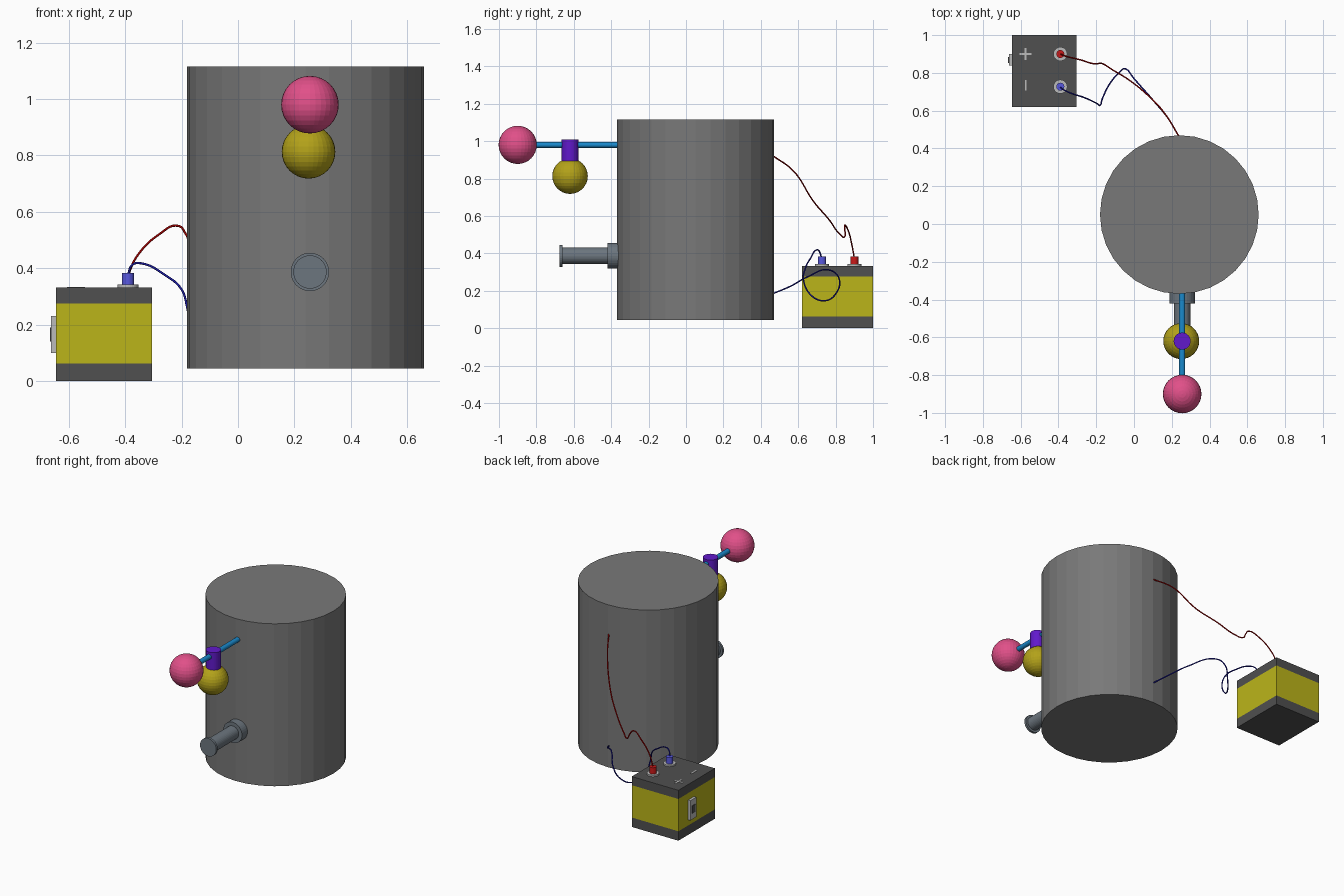
import bpy
import math
from mathutils import Vector

if "Cube" in bpy.data.objects:
    bpy.data.objects.remove(bpy.data.objects["Cube"])


def mat(name, r, g, b):
    m = bpy.data.materials.new(name)
    m.diffuse_color = (r, g, b, 1)
    m.use_nodes = True
    m.node_tree.nodes["Principled BSDF"].inputs["Base Color"].default_value = m.diffuse_color
    return m


PINK = mat("pink", 0.75, 0.08, 0.25)
YELLOW = mat("yellow", 0.45, 0.36, 0.01)
LIME = mat("battery_yellow", 0.50, 0.46, 0.01)
PURPLE = mat("purple", 0.12, 0.01, 0.60)
BLUE = mat("rod_blue", 0.01, 0.25, 0.60)
STEEL = mat("steel", 0.15, 0.18, 0.21)
TANK = mat("tank_grey", 0.19, 0.19, 0.19)
DARK = mat("dark_grey", 0.08, 0.08, 0.08)
LIGHT = mat("light_grey", 0.50, 0.50, 0.50)
RED = mat("red", 0.60, 0.01, 0.01)
CAP_BLUE = mat("cap_blue", 0.10, 0.10, 0.75)
WIRE_RED = mat("wire_red", 0.35, 0.0, 0.0)
WIRE_BLUE = mat("wire_blue", 0.01, 0.01, 0.35)


def finish(name, m):
    o = bpy.context.object
    o.name = name
    if m:
        o.data.materials.append(m)
    return o


def cyl(name, a, b, r, m=None, n=32):
    """Cylinder running from point a to point b."""
    a, b = Vector(a), Vector(b)
    d = b - a
    bpy.ops.mesh.primitive_cylinder_add(
        vertices=n, radius=r, depth=d.length, location=(a + b) / 2,
        rotation=d.to_track_quat('Z', 'Y').to_euler())
    return finish(name, m)


def ball(name, loc, r, m):
    bpy.ops.mesh.primitive_uv_sphere_add(segments=32, ring_count=16, radius=r, location=loc)
    return finish(name, m)


def box(name, lo, hi, m=None):
    lo, hi = Vector(lo), Vector(hi)
    bpy.ops.mesh.primitive_cube_add(size=1, location=(lo + hi) / 2)
    o = finish(name, m)
    o.scale = hi - lo
    return o


def wire(name, pts, m):
    """Thin round cable through the given points."""
    c = bpy.data.curves.new(name, 'CURVE')
    c.dimensions = '3D'
    c.bevel_depth = 0.004
    c.bevel_resolution = 2
    c.resolution_u = 8
    c.use_fill_caps = True
    s = c.splines.new('BEZIER')
    s.bezier_points.add(len(pts) - 1)
    for bp, p in zip(s.bezier_points, pts):
        bp.co = p
        bp.handle_left_type = bp.handle_right_type = 'AUTO'
    o = bpy.data.objects.new(name, c)
    o.data.materials.append(m)
    bpy.context.collection.objects.link(o)
    return o


# Tank
cyl("tank", (0.24, 0.05, 0.045), (0.24, 0.05, 1.115), 0.42, TANK)

# Float arm with its balls
X = 0.255
cyl("arm_rod", (X, -0.34, 0.98), (X, -0.86, 0.98), 0.016, BLUE)
ball("arm_end_ball", (X, -0.90, 0.98), 0.102, PINK)
cyl("arm_collar", (X, -0.62, 0.86), (X, -0.62, 1.01), 0.045, PURPLE)
ball("hanging_ball", (0.25, -0.62, 0.813), 0.095, YELLOW)

# Outlet pipe
cyl("pipe_flange", (X, -0.33, 0.387), (X, -0.42, 0.387), 0.068, STEEL)
cyl("outlet_pipe", (X, -0.40, 0.387), (X, -0.67, 0.387), 0.044, STEEL)
cyl("pipe_end_disc", (X, -0.66, 0.387), (X, -0.675, 0.387), 0.059, STEEL)

# Battery body in three bands
for name, z0, z1, m in (("battery_base", 0, 0.062, DARK),
                        ("battery_body", 0.062, 0.275, LIME),
                        ("battery_lid", 0.275, 0.332, DARK)):
    box(name, (-0.645, 0.62, z0), (-0.305, 1.0, z1), m)

# Terminals
for name, y, m in (("positive", 0.90, RED), ("negative", 0.727, CAP_BLUE)):
    cyl(name + "_washer", (-0.39, y, 0.325), (-0.39, y, 0.342), 0.037, LIGHT)
    cyl(name + "_terminal", (-0.39, y, 0.34), (-0.39, y, 0.384), 0.021, m)

# Polarity marks as plain bars
for name, x, y, hx, hy in (("positive_bar_long", -0.575, 0.90, 0.032, 0.005),
                           ("positive_bar_cross", -0.575, 0.90, 0.005, 0.032),
                           ("negative_bar", -0.573, 0.735, 0.005, 0.028)):
    box(name, (x - hx, y - hy, 0.33), (x + hx, y + hy, 0.334), LIGHT)

# Switch on the left side
box("switch_plate", (-0.662, 0.838, 0.10), (-0.64, 0.90, 0.23), LIGHT)
box("switch_rocker", (-0.666, 0.853, 0.14), (-0.65, 0.885, 0.19), DARK)

# Wires from the terminals to the tank
wire("red_wire", [
    (-0.39, 0.90, 0.375), (-0.36, 0.888, 0.44), (-0.28, 0.868, 0.52),
    (-0.21, 0.848, 0.55), (-0.184, 0.85, 0.52), (-0.165, 0.848, 0.488),
    (-0.12, 0.82, 0.505), (-0.03, 0.765, 0.58), (0.075, 0.68, 0.68),
    (0.17, 0.575, 0.84), (0.24, 0.46, 0.925)], WIRE_RED)
wire("blue_wire", [
    (-0.39, 0.725, 0.375), (-0.375, 0.712, 0.412), (-0.34, 0.695, 0.417),
    (-0.26, 0.668, 0.377), (-0.20, 0.64, 0.325), (-0.18, 0.628, 0.26),
    (-0.165, 0.67, 0.175), (-0.13, 0.74, 0.147), (-0.08, 0.80, 0.183),
    (-0.042, 0.82, 0.26), (0.0, 0.77, 0.31), (0.11, 0.645, 0.272),
    (0.18, 0.56, 0.225), (0.24, 0.46, 0.183)], WIRE_BLUE)
